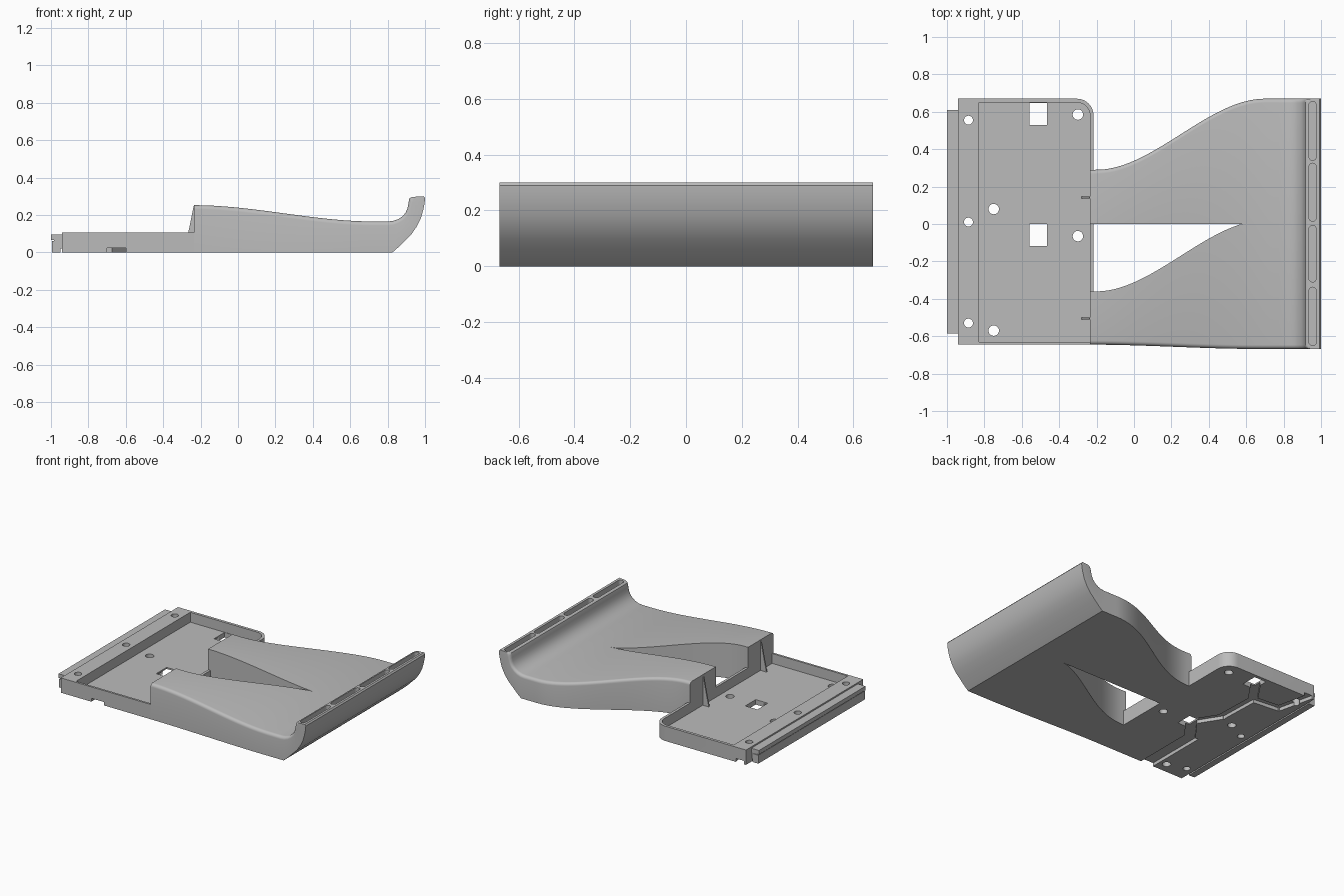
import bpy, bmesh, math
from mathutils import Vector

if "Cube" in bpy.data.objects:
    bpy.data.objects.remove(bpy.data.objects["Cube"], do_unlink=True)

grey = bpy.data.materials.new("mid_grey")
grey.use_nodes = True
grey.diffuse_color = (0.5, 0.5, 0.5, 1)
grey.node_tree.nodes["Principled BSDF"].inputs["Base Color"].default_value = (0.5, 0.5, 0.5, 1)


def finish(name, bm):
    bmesh.ops.recalc_face_normals(bm, faces=bm.faces)
    mesh = bpy.data.meshes.new(name)
    bm.to_mesh(mesh)
    bm.free()
    mesh.materials.append(grey)
    obj = bpy.data.objects.new(name, mesh)
    bpy.context.collection.objects.link(obj)
    return obj


def prism(name, pts, lo, hi, axis="z"):
    """Extrude a flat outline along z, or an x-z outline along y."""
    place = (lambda p, h: (p[0], p[1], h)) if axis == "z" else (lambda p, h: (p[0], h, p[1]))
    bm = bmesh.new()
    a = [bm.verts.new(place(p, lo)) for p in pts]
    b = [bm.verts.new(place(p, hi)) for p in pts]
    bm.faces.new(a)
    bm.faces.new(b)
    for i in range(len(pts)):
        j = (i + 1) % len(pts)
        bm.faces.new((a[i], a[j], b[j], b[i]))
    return finish(name, bm)


def rect(x0, x1, y0, y1):
    return [(x0, y0), (x1, y0), (x1, y1), (x0, y1)]


def arc(cx, cy, r, start, end, n):
    angles = [math.radians(start + (end - start) * i / n) for i in range(n + 1)]
    return [(cx + r * math.cos(t), cy + r * math.sin(t)) for t in angles]


def disc(x, y, r):
    return arc(x, y, r, 0, 345, 23)


def bar(p, q, w):
    """Outline of a straight channel from p to q."""
    p, q = Vector(p), Vector(q)
    d = (q - p).normalized() * w / 2
    n = Vector((-d.y, d.x))
    p, q = p - d * 0.5, q + d * 0.5
    return [tuple(v) for v in (p + n, p - n, q - n, q + n)]


def cut(obj, cutters):
    for c in cutters:
        c.hide_render = True
        mod = obj.modifiers.new("cut", "BOOLEAN")
        mod.operation, mod.solver, mod.object = "DIFFERENCE", "EXACT", c
    bpy.context.view_layer.update()
    dg = bpy.context.evaluated_depsgraph_get()
    mesh = bpy.data.meshes.new_from_object(obj.evaluated_get(dg))
    obj.modifiers.clear()
    obj.data = mesh
    for c in cutters:
        bpy.data.objects.remove(c, do_unlink=True)


def smooth(obj):
    bpy.ops.object.select_all(action="DESELECT")
    obj.select_set(True)
    bpy.context.view_layer.objects.active = obj
    bpy.ops.object.shade_smooth_by_angle(angle=math.radians(32))


def ease(t):
    t = max(0.0, min(1.0, t))
    return t * t * (3 - 2 * t)


# Tray with one rounded corner, a shallow pocket and a solid mounting bar
def rounded(x0, x1, y0, y1, r):
    return [(x0, y0), (x1, y0)] + arc(x1 - r, y1 - r, r, 0, 90, 10) + [(x0, y1)]


FLOOR = 0.035
tray = prism("tray", rounded(-0.94, -0.216, -0.645, 0.67, 0.09), 0, 0.105)
cutters = [prism("pocket", rounded(-0.83, -0.235, -0.63, 0.65, 0.072), FLOOR, 0.2)]
for y in (0.555, 0.01, -0.53):
    cutters.append(prism("screw_hole", disc(-0.885, y, 0.024), -0.1, 0.2))
for x, y in ((-0.75, 0.08), (-0.75, -0.57), (-0.3, 0.585), (-0.3, -0.065)):
    cutters.append(prism("floor_hole", disc(x, y, 0.028), -0.1, 0.06))
for y in (0.53, -0.118):
    cutters.append(prism("square_hole", rect(-0.56, -0.465, y, y + 0.117), -0.1, 0.06))
# Cable channels in the underside, leading from the square holes to the edges
for p, q, w in (((-0.65, -0.7), (-0.65, -0.22), 0.1), ((-0.65, -0.22), (-0.53, -0.06), 0.07),
                ((-0.53, -0.04), (-0.63, 0.12), 0.06), ((-0.63, 0.12), (-0.64, 0.42), 0.06),
                ((-0.64, 0.42), (-0.53, 0.58), 0.06), ((-0.64, 0.42), (-0.84, 0.44), 0.06),
                ((-0.84, 0.44), (-0.9, 0.7), 0.06)):
    cutters.append(prism("channel", bar(p, q, w), -0.05, 0.024))
cut(tray, cutters)
smooth(tray)

# Edge connector strip: foot, core and overhanging tongue
prism("strip_foot", rect(-0.995, -0.95, -0.585, 0.61), 0, 0.06)
prism("strip_core", rect(-0.985, -0.93, -0.58, 0.605), 0.02, 0.08)
prism("strip_tongue", rect(-1.0, -0.935, -0.585, 0.61), 0.066, 0.095)


# Two flaring arms that merge and sweep up into a lip
def stations():
    """Pairs of top and bottom points along the length."""
    out = []
    for i in range(41):
        x = -0.235 + 1.035 * i / 40
        z = 0.252 - 0.087 * ease((x + 0.235) / 0.96)
        out.append(((x, z), (x, 0)))
    out += [((0.83, 0.168), (0.826, 0)), ((0.858, 0.178), (0.855, 0.025)),
            ((0.88, 0.193), (0.89, 0.06)), ((0.896, 0.212), (0.93, 0.1)),
            ((0.906, 0.235), (0.957, 0.14)), ((0.911, 0.26), (0.977, 0.18)),
            ((0.914, 0.28), (0.99, 0.225)), ((0.917, 0.289), (0.998, 0.265)),
            ((0.925, 0.294), (1.0, 0.29)), ((0.932, 0.296), (0.992, 0.3))]
    return out


def arm(name, inner, outer, r=0.022):
    """Loft with a rounded upper edge on the outer side."""
    bm = bmesh.new()
    rings = []
    for top, bot in stations():
        t, b = Vector((top[0], 0, top[1])), Vector((bot[0], 0, bot[1]))
        down = (b - t).normalized()
        yi, yo = inner(top[0]), outer(top[0])
        side = math.copysign(1, yo)
        k = min(r, (b - t).length * 0.25)
        pts = [b + Vector((0, yi, 0)), b + Vector((0, yo, 0))]
        for i in range(6):
            a = math.radians(18 * i)
            pts.append(t + down * k * (1 - math.sin(a)) + Vector((0, yo - side * k * (1 - math.cos(a)), 0)))
        pts.append(t + Vector((0, yi, 0)))
        rings.append([bm.verts.new(p) for p in pts])
    n = len(rings[0])
    for a, b in zip(rings, rings[1:]):
        for i in range(n):
            j = (i + 1) % n
            bm.faces.new((a[i], a[j], b[j], b[i]))
    bm.faces.new(rings[0])
    bm.faces.new(rings[-1])
    return finish(name, bm)


def flare(x):
    return 0.29 + 0.38 * ease((x + 0.2) / 0.9)


back_arm = arm("back_arm", lambda x: 0.0, flare)
front_arm = arm("front_arm", lambda x: min(0.0, flare(x) - 0.65),
                lambda x: -0.645 - 0.023 * ease((x + 0.235) / 0.9))

# Long round-ended slots in the top of the lip
for body, spans in ((back_arm, ((0.34, 0.655), (0.015, 0.325))),
                    (front_arm, ((-0.31, -0.008), (-0.65, -0.338)))):
    slots = []
    for y0, y1 in spans:
        outline = arc(0.955, y1 - 0.02, 0.02, 0, 180, 8) + arc(0.955, y0 + 0.02, 0.02, 180, 360, 8)
        slots.append(prism("slot", outline, 0.25, 0.4))
    cut(body, slots)
    smooth(body)

# Thin gusset ribs bracing the arm ends against the tray floor
for name, y in (("back_rib", 0.142), ("front_rib", -0.505)):
    prism(name, [(-0.283, FLOOR - 0.005), (-0.23, FLOOR - 0.005), (-0.23, 0.248), (-0.237, 0.248),
                 (-0.266, 0.105)], y - 0.005, y + 0.005, axis="y")
